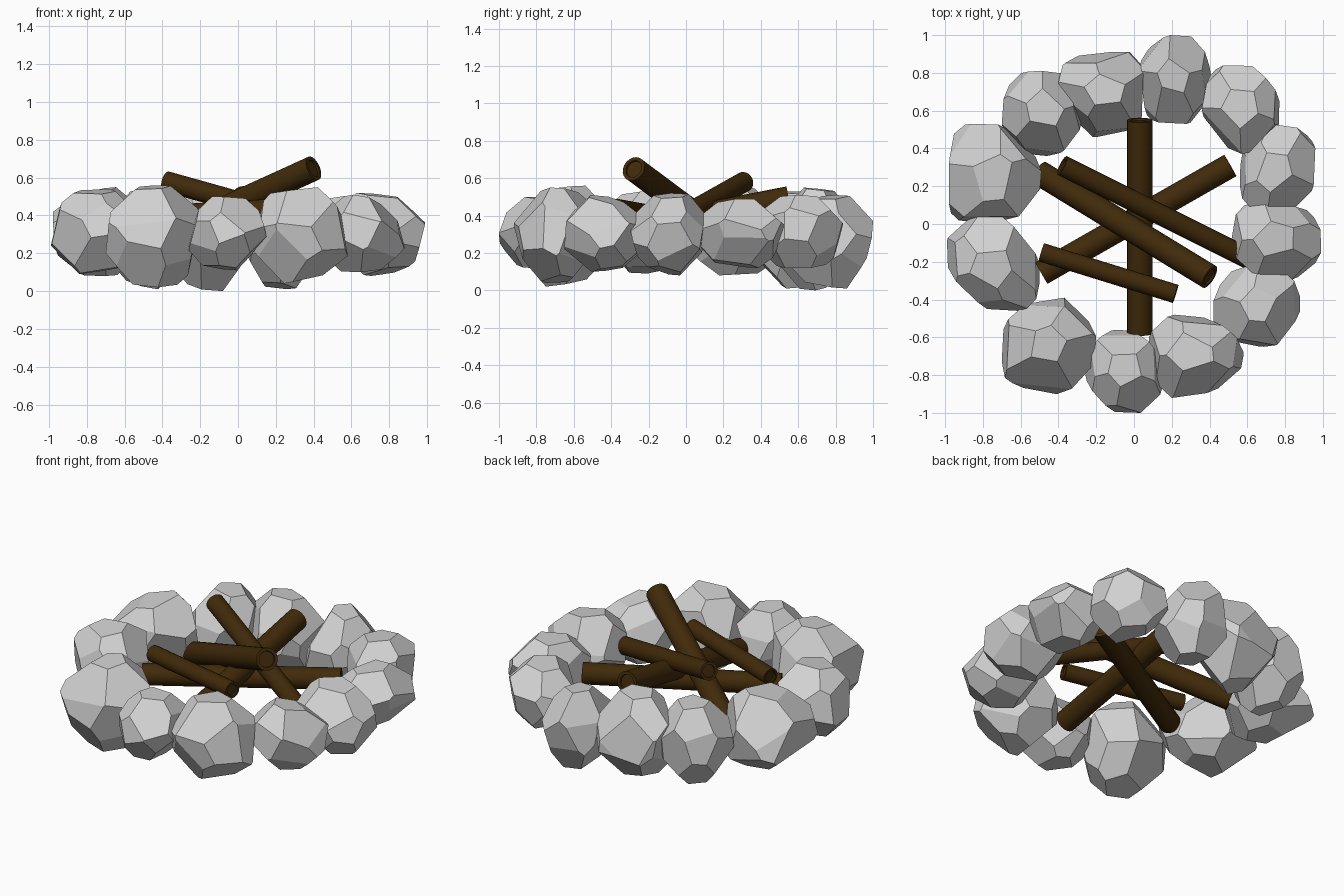
import bpy
import bmesh
import math
import random
from mathutils import Vector

cube = bpy.data.objects.get("Cube")
if cube:
    bpy.data.objects.remove(cube, do_unlink=True)


def make_material(name, colour):
    mat = bpy.data.materials.new(name)
    mat.use_nodes = True
    mat.diffuse_color = colour
    mat.node_tree.nodes["Principled BSDF"].inputs["Base Color"].default_value = colour
    return mat


stone_grey = make_material("stone grey", (0.64, 0.64, 0.64, 1))
bark_brown = make_material("bark brown", (0.052, 0.023, 0.003, 1))


def add_object(name, bm, mat):
    mesh = bpy.data.meshes.new(name)
    bm.normal_update()
    bm.to_mesh(mesh)
    bm.free()
    mesh.materials.append(mat)
    obj = bpy.data.objects.new(name, mesh)
    bpy.context.collection.objects.link(obj)
    return obj


def chop(bm, normal, distance):
    """Slice off everything beyond a plane and cap the cut."""
    normal = normal.normalized()
    cut = bmesh.ops.bisect_plane(
        bm, geom=bm.verts[:] + bm.edges[:] + bm.faces[:], dist=1e-5,
        plane_co=normal * distance, plane_no=normal, clear_outer=True)
    edges = [e for e in cut["geom_cut"] if isinstance(e, bmesh.types.BMEdge)]
    if len(edges) > 2:
        bmesh.ops.contextual_create(bm, geom=edges)


def direction(azimuth, elevation):
    flat = math.cos(elevation)
    return Vector((flat * math.cos(azimuth), flat * math.sin(azimuth), math.sin(elevation)))


def make_stone(name, low, high, corners, lean, seed):
    """Chiselled boulder fitted to a box, with its broadest slope facing lean."""
    rng = random.Random(seed)
    bm = bmesh.new()
    bmesh.ops.create_cube(bm, size=2.3)
    # sides and plan corners, tipped alternately up and down
    for i in range(4):
        tip = rng.choice((-1, 1))
        chop(bm, direction(i * math.pi / 2 + rng.uniform(-.15, .15),
                           tip * rng.uniform(.1, .3)), 1)
        chop(bm, direction((i + .5) * math.pi / 2, -tip * rng.uniform(.1, .35)),
             corners[i] / 100 / math.sqrt(2))
    # sloping facets above and below
    for side in (1, -1):
        chop(bm, Vector((rng.uniform(-.2, .2), rng.uniform(-.2, .2), side)), .97)
        phase = math.radians(lean) if side > 0 else rng.uniform(0, math.tau)
        for i in range(5):
            chop(bm, direction(phase + i * math.tau / 5 + rng.uniform(-.15, .15),
                               side * rng.uniform(.6, .9)),
                 rng.uniform(.93, 1.04) if i else .88)
    # fit to the box
    for axis in range(3):
        values = [v.co[axis] for v in bm.verts]
        lo, hi = min(values), max(values)
        for v in bm.verts:
            t = (v.co[axis] - lo) / (hi - lo)
            v.co[axis] = (low[axis] + t * (high[axis] - low[axis])) / 100
    bmesh.ops.recalc_face_normals(bm, faces=bm.faces[:])
    return add_object(name, bm, stone_grey)


def make_log(name, start, end, radius):
    """Round log with a shallow recessed core on both ends."""
    start, end = Vector(start), Vector(end)
    axis = end - start
    bm = bmesh.new()
    bmesh.ops.create_cone(bm, cap_ends=True, segments=20, radius1=radius,
                          radius2=radius, depth=axis.length)
    bm.normal_update()
    caps = [f for f in bm.faces if len(f.verts) > 4]
    bmesh.ops.inset_region(bm, faces=caps, thickness=radius * .28, depth=0)
    bmesh.ops.inset_region(bm, faces=caps, thickness=.002, depth=-.01)
    obj = add_object(name, bm, bark_brown)
    obj.location = (start + end) / 2
    obj.rotation_euler = axis.to_track_quat("Z", "Y").to_euler()
    bpy.ops.object.select_all(action="DESELECT")
    obj.select_set(True)
    bpy.context.view_layer.objects.active = obj
    bpy.ops.object.shade_smooth_by_angle(angle=math.radians(40))


# Ring of stones: low and high corner (hundredths), reach at NE, NW, SW, SE, lean
stones = [
    ((3, 53, 1), (41, 100, 51), (150, 149, 157, 148), 270),
    ((-40, 46, 0), (5, 91, 55), (181, 175, 120, 158), 275),
    ((-70, 36, 1), (-28, 81, 53), (150, 149, 143, 134), 270),
    ((-98, 1, 8), (-49, 53, 55), (120, 148, 175, 122), 130),
    ((-99, -46, 9), (-50, 5, 54), (115, 150, 126, 165), 20),
    ((-70, -90, 2), (-20, -39, 56), (144, 150, 156, 141), 255),
    ((-26, -100, 11), (15, -56, 50), (128, 154, 137, 149), 300),
    ((8, -92, 4), (58, -48, 55), (132, 168, 160, 130), 290),
    ((42, -65, 10), (88, -21, 51), (145, 133, 150, 138), 340),
    ((51, -30, 8), (99, 11, 52), (150, 170, 130, 146), 290),
    ((56, 5, 12), (96, 53, 49), (170, 138, 155, 131), 300),
    ((36, 37, 12), (77, 84, 51), (131, 162, 120, 139), 230),
]
for n, (low, high, corners, lean) in enumerate(stones):
    make_stone(f"ring_stone_{n + 1}", low, high, corners, lean, n + 5)

# Stacked firewood
make_log("centre_log", (.03, .55, .49), (.03, -.58, .27), .067)
make_log("tall_log", (.40, -.28, .65), (-.5, .27, .24), .067)
make_log("leaning_log", (-.38, .31, .58), (.62, -.19, .30), .055)
make_log("low_log", (.51, .31, .33), (-.49, -.26, .31), .065)
make_log("short_log", (-.49, -.15, .40), (.22, -.37, .44), .05)
